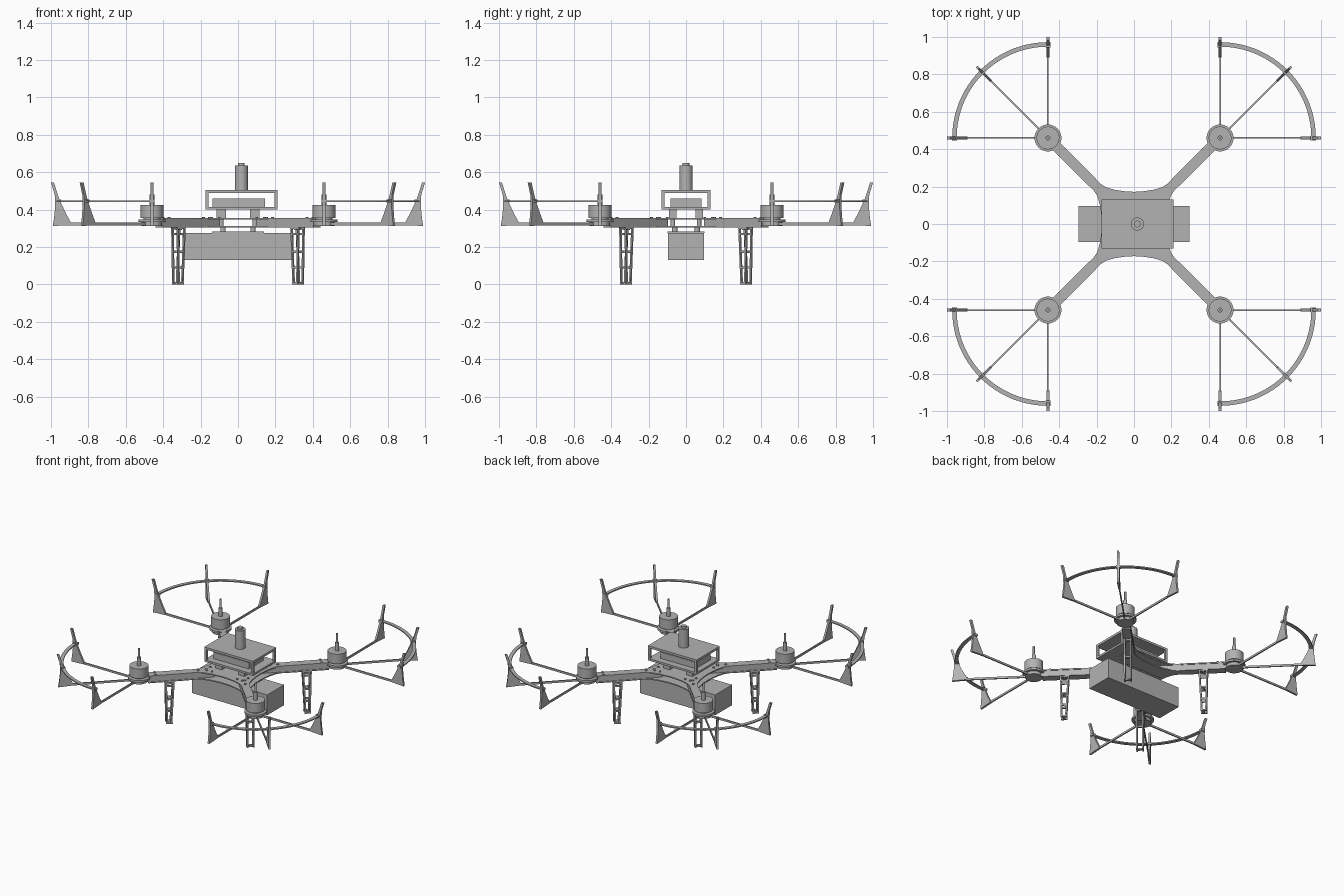
import bpy, bmesh, math
from mathutils import Vector, Matrix

if "Cube" in bpy.data.objects:
    bpy.data.objects.remove(bpy.data.objects["Cube"])

grey = bpy.data.materials.new("plain_grey")
grey.use_nodes = True
COLOUR = (0.45, 0.45, 0.45, 1)
grey.diffuse_color = COLOUR
grey.node_tree.nodes["Principled BSDF"].inputs["Base Color"].default_value = COLOUR


def finish(name, bm, smooth=False):
    bmesh.ops.recalc_face_normals(bm, faces=bm.faces)
    mesh = bpy.data.meshes.new(name)
    bm.to_mesh(mesh)
    bm.free()
    mesh.materials.append(grey)
    ob = bpy.data.objects.new(name, mesh)
    bpy.context.collection.objects.link(ob)
    if smooth:
        bpy.ops.object.select_all(action='DESELECT')
        ob.select_set(True)
        bpy.context.view_layer.objects.active = ob
        bpy.ops.object.shade_smooth_by_angle(angle=math.radians(35))
    return ob


def add_box(bm, lo, hi, m=Matrix()):
    lo, hi = Vector(lo), Vector(hi)
    place = Matrix.Translation((lo + hi) / 2) @ Matrix.Diagonal((*(hi - lo), 1))
    bmesh.ops.create_cube(bm, size=1, matrix=m @ place)


def add_cyl(bm, x, y, r, z0, z1, m=Matrix(), n=32):
    place = m @ Matrix.Translation((x, y, (z0 + z1) / 2))
    bmesh.ops.create_cone(bm, cap_ends=True, segments=n, radius1=r, radius2=r,
                          depth=z1 - z0, matrix=place)


def add_prism(bm, pts, depth, m=Matrix()):
    """Extrude a flat outline along its local z, starting at zero."""
    face = bm.faces.new([bm.verts.new(m @ Vector((*p, 0))) for p in pts])
    out = bmesh.ops.extrude_face_region(bm, geom=[face])
    verts = [v for v in out["geom"] if isinstance(v, bmesh.types.BMVert)]
    bmesh.ops.translate(bm, verts=verts, vec=m.to_3x3() @ Vector((0, 0, depth)))


def rot(deg):
    return Matrix.Rotation(math.radians(deg), 4, 'Z')


# Battery under the body, with its mounting plate
bm = bmesh.new()
add_box(bm, (-0.297, -0.095, 0.13), (0.297, 0.095, 0.275))
finish("battery", bm)
bm = bmesh.new()
add_box(bm, (-0.14, -0.1, 0.275), (0.14, 0.1, 0.284))
for x in (-0.08, 0.08):
    for y in (-0.06, 0.06):
        add_cyl(bm, x, y, 0.014, 0.284, 0.305, n=12)
finish("battery_mount", bm)

# Cross-shaped frame plates with concave sides
half = [(-0.40, 0.44), (-0.22, 0.26), (-0.185, 0.22), (-0.15, 0.196),
        (-0.1, 0.182), (-0.05, 0.175)]
side = half + [(0, 0.172)] + [(-x, y) for x, y in reversed(half)]
outline = [(rot(-90 * k) @ Vector((*p, 0))).xy for k in range(4) for p in side]
for name, z in (("lower_frame_plate", 0.303), ("upper_frame_plate", 0.347)):
    bm = bmesh.new()
    add_prism(bm, outline, 0.008, Matrix.Translation((0, 0, z)))
    finish(name, bm)

# Posts between plates, posts for the top housing, and bolt heads
bm = bmesh.new()
for x in (-0.09, 0.09):
    for y in (-0.07, 0.07):
        add_cyl(bm, x, y, 0.012, 0.311, 0.347, n=12)
        add_box(bm, (x - 0.025, y - 0.02, 0.355), (x + 0.025, y + 0.02, 0.40))
finish("body_posts", bm)
bm = bmesh.new()
for k in range(4):
    for x, y in ((-0.14, 0.152), (-0.1, 0.15), (0.1, 0.15), (0.14, 0.152),
                 (0.185, 0.185), (0.37, 0.4), (0.4, 0.37)):
        add_cyl(bm, x, y, 0.008, 0.355, 0.361, rot(90 * k), 10)
finish("frame_bolts", bm)

# Open housing on top: floor, roof and corner posts
bm = bmesh.new()
X0, X1, Y = -0.175, 0.21, 0.13
add_box(bm, (X0, -Y, 0.40), (X1, Y, 0.414))
add_box(bm, (X0, -Y, 0.489), (X1, Y, 0.505))
for x in (X0, X1 - 0.016):
    for y in (-Y, Y - 0.016):
        add_box(bm, (x, y, 0.414), (x + 0.016, y + 0.016, 0.489))
finish("top_housing", bm)
bm = bmesh.new()
add_box(bm, (-0.135, -0.083, 0.414), (0.145, 0.083, 0.46))
finish("control_unit", bm)

# Antenna
bm = bmesh.new()
add_cyl(bm, 0.018, 0, 0.035, 0.505, 0.636)
add_cyl(bm, 0.018, 0, 0.018, 0.636, 0.65)
finish("antenna", bm, True)


def add_bar(bm, a, b, y, w, t, m):
    """Straight bar between two (radius, height) points."""
    a, b = Vector((a[0], y, a[1])), Vector((b[0], y, b[1]))
    turn = (b - a).to_track_quat('Z', 'Y').to_matrix().to_4x4()
    place = Matrix.Translation((a + b) / 2) @ turn
    bmesh.ops.create_cube(bm, size=1, matrix=m @ place @ Matrix.Diagonal(
        (w, t, (b - a).length, 1)))


# Guard fin outline as radius and height
fin = [(0.43, 0.318), (0.53, 0.312), (0.523, 0.36), (0.517, 0.42), (0.52, 0.48),
       (0.54, 0.545), (0.524, 0.545), (0.507, 0.49), (0.495, 0.455), (0.465, 0.39),
       (0.435, 0.333)]
STAND = Matrix.Rotation(math.radians(90), 4, 'X')
HUB = 0.46 * math.sqrt(2)

for k, corner in enumerate(("back_left", "back_right", "front_right", "front_left")):
    turn = rot(45 + 90 * k)
    hub = turn @ Matrix.Translation((HUB, 0, 0))

    # Arm beam between the plates
    bm = bmesh.new()
    add_box(bm, (0.16, -0.024, 0.311), (0.61, 0.024, 0.347), turn)
    finish("arm_" + corner, bm)

    # Motor on its round mount, with stepped shaft
    bm = bmesh.new()
    for r, z0, z1 in ((0.055, 0.312, 0.333), (0.072, 0.333, 0.347),
                      (0.045, 0.347, 0.356), (0.061, 0.356, 0.425),
                      (0.013, 0.425, 0.482), (0.007, 0.482, 0.545)):
        add_cyl(bm, 0, 0, r, z0, z1, hub)
    finish("motor_" + corner, bm, True)

    # Landing leg: two tapered ladder plates joined by cross blocks
    bm = bmesh.new()
    for y in (-0.02, 0.02):
        for s in (-1, 1):
            add_bar(bm, (0.45 + s * 0.026, 0.32), (0.455 + s * 0.014, 0), y, 0.01, 0.01, turn)
        for z, w in ((0.005, 0.02), (0.09, 0.02), (0.175, 0.022), (0.27, 0.026), (0.3, 0.03)):
            add_box(bm, (0.453 - w, y - 0.005, z - 0.005),
                    (0.453 + w, y + 0.005, z + 0.005), turn)
    for z in (0.006, 0.175, 0.298):
        add_box(bm, (0.445, -0.02, z - 0.006), (0.461, 0.02, z + 0.006), turn)
    finish("leg_" + corner, bm)

    # Propeller guard: spokes, fins and curved rail
    spokes, fins = bmesh.new(), bmesh.new()
    for a in (-45, 0, 45):
        m = hub @ rot(a)
        add_box(spokes, (0, -0.004, 0.316), (0.5, 0.004, 0.33), m)
        add_prism(fins, fin, 0.014, m @ Matrix.Translation((0, 0.007, 0)) @ STAND)
        add_box(fins, (0.485, -0.014, 0.437), (0.512, 0.014, 0.453), m)
    finish("guard_spokes_" + corner, spokes)
    finish("guard_fins_" + corner, fins)
    bm = bmesh.new()
    steps = [math.radians(-45 + 90 * i / 32) for i in range(33)]
    arc = [(r * math.cos(a), r * math.sin(a))
           for r, seq in ((0.512, steps), (0.488, steps[::-1])) for a in seq]
    add_prism(bm, arc, 0.008, hub @ Matrix.Translation((0, 0, 0.441)))
    finish("guard_rail_" + corner, bm, True)
